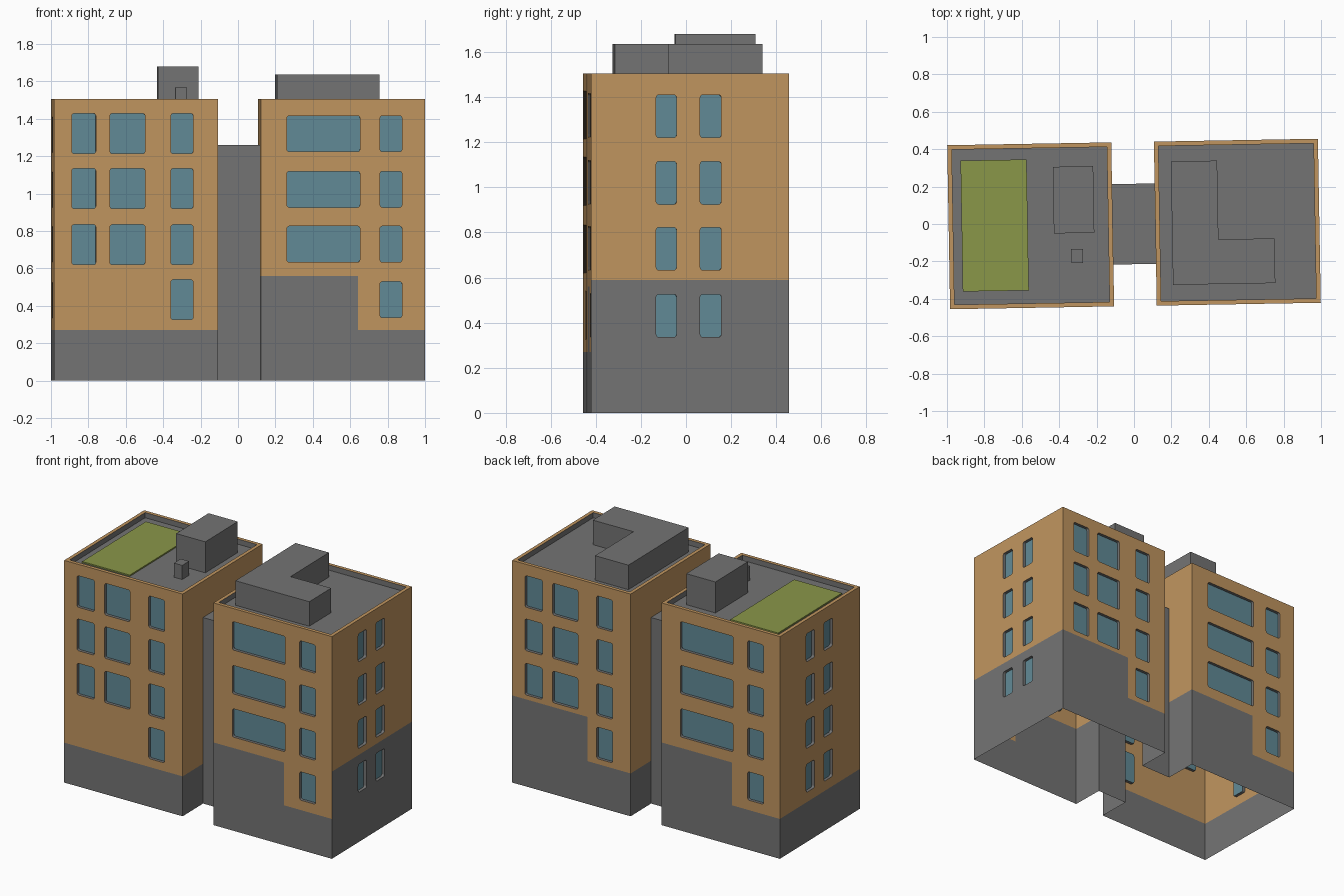
import bpy, bmesh, math
from mathutils import Vector

if "Cube" in bpy.data.objects:
    bpy.data.objects.remove(bpy.data.objects["Cube"])

TURN = math.radians(1.0)          # whole model is turned slightly
W, H, GAP = 0.877, 1.505, 0.114   # block width, height, half gap between blocks
LINK_Y, LINK_Z = 0.215, 1.26      # connecting link half depth and height
ROOF_Z, RIM = 1.47, 0.024
DEPTH, RAD = 0.02, 0.012          # window recess depth and corner radius


def material(name, rgb):
    m = bpy.data.materials.new(name)
    m.diffuse_color = (*rgb, 1)
    m.use_nodes = True
    m.node_tree.nodes["Principled BSDF"].inputs["Base Color"].default_value = m.diffuse_color
    return m


MATS = [material("ochre_wall", (0.53, 0.30, 0.115)),
        material("grey_concrete", (0.175, 0.175, 0.175)),
        material("blue_glass", (0.12, 0.255, 0.305)),
        material("green_roof", (0.255, 0.31, 0.066))]
OCHRE, GREY, GLASS, GREEN = range(4)


def finish(name, bm, angle=TURN):
    bmesh.ops.remove_doubles(bm, verts=bm.verts, dist=1e-5)
    me = bpy.data.meshes.new(name)
    bm.to_mesh(me)
    bm.free()
    for m in MATS:
        me.materials.append(m)
    ob = bpy.data.objects.new(name, me)
    ob.rotation_euler.z = angle
    bpy.context.collection.objects.link(ob)
    return ob


def face(bm, pts, mat):
    f = bm.faces.new([bm.verts.new(p) for p in pts])
    f.material_index = mat


def wall(bm, start, direction, windows, base, step, hole=None):
    """Wall seen from outside; base = grey height before/after u = step."""
    o, d, up = Vector(start), Vector(direction), Vector((0, 0, 1))
    n = d.cross(up)

    def at(u, v, depth=0.0):
        return o + d * u + up * v - n * depth

    rects = windows + ([hole] if hole else [])
    us, vs = {0, W, step}, {0, H, *base}
    for u0, u1, v0, v1 in rects:
        us |= {u0, u1}
        vs |= {v0, v1}
    us, vs = sorted(us), sorted(vs)

    def colour(u, v):
        return GREY if v < base[0 if u < step else 1] else OCHRE

    # wall surface around the openings
    for u0, u1 in zip(us, us[1:]):
        for v0, v1 in zip(vs, vs[1:]):
            u, v = (u0 + u1) / 2, (v0 + v1) / 2
            if any(a < u < b and c < v < e for a, b, c, e in rects):
                continue
            face(bm, [at(u0, v0), at(u1, v0), at(u1, v1), at(u0, v1)], colour(u, v))

    # recessed panes with rounded corners
    for u0, u1, v0, v1 in windows:
        mat = colour((u0 + u1) / 2, (v0 + v1) / 2)
        loop = []
        for k, (cu, cv, su, sv) in enumerate(((u0, v0, 1, 1), (u1, v0, -1, 1),
                                              (u1, v1, -1, -1), (u0, v1, 1, -1))):
            arc = []
            for i in range(4):
                a = math.pi + (k + i / 3) * math.pi / 2
                arc.append((cu + su * RAD + RAD * math.cos(a),
                            cv + sv * RAD + RAD * math.sin(a)))
            for p, q in zip(arc, arc[1:]):
                face(bm, [at(cu, cv), at(*q), at(*p)], mat)
            loop += arc
        for p, q in zip(loop, loop[1:] + loop[:1]):
            face(bm, [at(*p), at(*q), at(*q, DEPTH), at(*p, DEPTH)], GREY)
        face(bm, [at(*p, DEPTH) for p in loop], GLASS)


def window_grid(columns, sills, height, ground_columns):
    return [(a, b, z, z + height) for i, z in enumerate(sills)
            for a, b in (columns if i else ground_columns)]


SMALL_COLS = [(0.095, 0.223), (0.299, 0.486), (0.625, 0.743)]
BROAD_COLS = [(0.14, 0.53), (0.638, 0.755)]
SIDE_COLS = [(0.289, 0.379), (0.484, 0.577)]
SMALL = window_grid(SMALL_COLS, (0.326, 0.62, 0.92, 1.214), 0.214, SMALL_COLS[2:])
BROAD = window_grid(BROAD_COLS, (0.337, 0.634, 0.927, 1.224), 0.192, BROAD_COLS[1:])
SIDE = window_grid(SIDE_COLS, (0.336, 0.633, 0.925, 1.22), 0.19, SIDE_COLS)


def block(name, angle, small_base, side_base):
    """Open-bottomed block, modelled on the left; the right one is turned by 180 degrees."""
    bm = bmesh.new()
    x0, x1, y = -GAP - W, -GAP, W / 2
    wall(bm, (x0, -y, 0), (1, 0, 0), SMALL, small_base, 0.557)
    wall(bm, (x1, -y, 0), (0, 1, 0), [], (small_base[1], 0.56), W / 2,
         hole=(y - LINK_Y, y + LINK_Y, 0, LINK_Z))
    wall(bm, (x1, y, 0), (-1, 0, 0), BROAD, (0.56, 0.27), 0.521)
    wall(bm, (x0, y, 0), (0, -1, 0), SIDE, (side_base, side_base), W / 2)
    # parapet rim, its inner side and the sunken roof
    outer = [(x0, -y), (x1, -y), (x1, y), (x0, y)]
    inner = [(x0 + RIM, -y + RIM), (x1 - RIM, -y + RIM),
             (x1 - RIM, y - RIM), (x0 + RIM, y - RIM)]
    for i in range(4):
        j = (i + 1) % 4
        face(bm, [(*outer[i], H), (*outer[j], H), (*inner[j], H), (*inner[i], H)], OCHRE)
        face(bm, [(*inner[i], H), (*inner[j], H),
                  (*inner[j], ROOF_Z), (*inner[i], ROOF_Z)], GREY)
    face(bm, [(*p, ROOF_Z) for p in inner], GREY)
    finish(name, bm, angle)


def prism(name, outline, z0, z1, mat):
    bm = bmesh.new()
    face(bm, [(x, y, z1) for x, y in outline], mat)
    for p, q in zip(outline, outline[1:] + outline[:1]):
        face(bm, [(*p, z0), (*q, z0), (*q, z1), (*p, z1)], mat)
    finish(name, bm)


def rect(cx, cy, w, d):
    return [(cx + sx * w / 2, cy + sy * d / 2)
            for sx, sy in ((-1, -1), (1, -1), (1, 1), (-1, 1))]


# the two blocks
block("left_block", TURN, (0.27, 0.27), 0.27)
block("right_block", TURN + math.pi, (0.59, 0.29), 0.59)

# link between them, open at the ends and below
bm = bmesh.new()
section = [(-LINK_Y, 0), (-LINK_Y, LINK_Z), (LINK_Y, LINK_Z), (LINK_Y, 0)]
for (ya, za), (yb, zb) in zip(section, section[1:]):
    face(bm, [(-GAP, ya, za), (GAP, ya, za), (GAP, yb, zb), (-GAP, yb, zb)], GREY)
finish("link", bm)

# things on the roofs
prism("roof_garden", rect(-0.745, 0.005, 0.353, 0.70), ROOF_Z, ROOF_Z + 0.009, GREEN)
prism("stair_house", rect(-0.321, 0.135, 0.216, 0.356), ROOF_Z, 1.68, GREY)
prism("roof_vent", rect(-0.307, -0.166, 0.062, 0.074), ROOF_Z, 1.566, GREY)
prism("plant_room", [(0.203, -0.329), (0.75, -0.329), (0.75, -0.09),
                     (0.45, -0.09), (0.45, 0.331), (0.203, 0.331)], ROOF_Z, 1.636, GREY)
